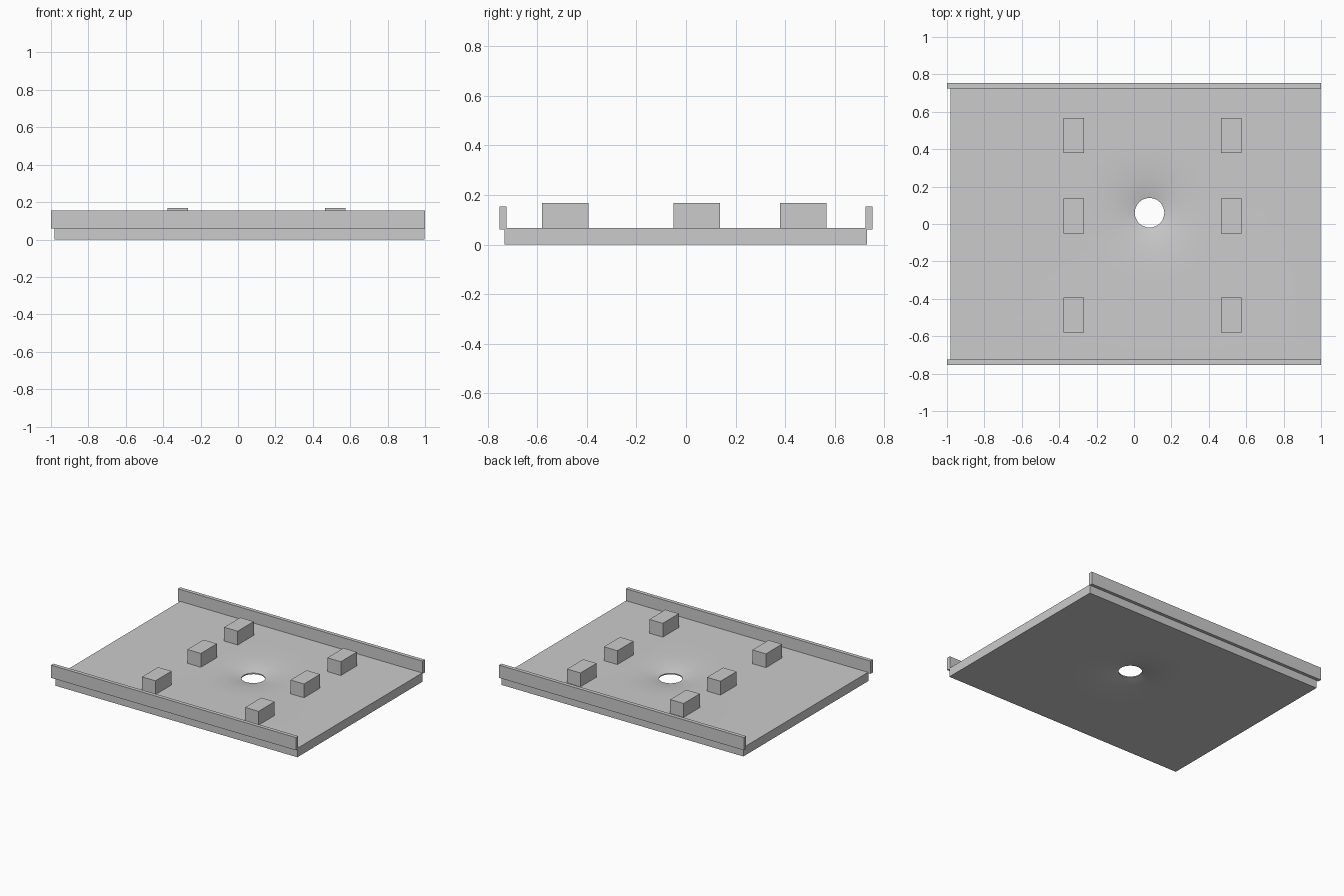
import bpy
import bmesh
import math

old = bpy.data.objects.get("Cube")
if old:
    bpy.data.objects.remove(old, do_unlink=True)

grey = bpy.data.materials.new("plain grey")
grey.use_nodes = True
COLOUR = (0.6, 0.6, 0.6, 1)
grey.diffuse_color = COLOUR
grey.node_tree.nodes["Principled BSDF"].inputs["Base Color"].default_value = COLOUR


def finish(name, bm):
    bmesh.ops.recalc_face_normals(bm, faces=bm.faces)
    mesh = bpy.data.meshes.new(name)
    bm.to_mesh(mesh)
    bm.free()
    mesh.materials.append(grey)
    obj = bpy.data.objects.new(name, mesh)
    bpy.context.collection.objects.link(obj)
    return obj


def box(name, low, high):
    bm = bmesh.new()
    bmesh.ops.create_cube(bm, size=1)
    for v in bm.verts:
        v.co = [(a + b) / 2 + c * (b - a) for a, b, c in zip(low, high, v.co)]
    return finish(name, bm)


# Base plate: a rectangle that thins smoothly towards a round hole
X0, X1, Y0, Y1 = -0.98, 0.998, -0.733, 0.73
THICK = 0.066
CX, CY = 0.083, 0.06
corners = [math.atan2(y - CY, x - CX) for x in (X0, X1) for y in (Y0, Y1)]
angles = sorted([math.tau * i / 48 - math.pi for i in range(48)] + corners)


def edge_point(a):
    c, s = math.cos(a), math.sin(a)
    reach_x = ((X1 if c > 0 else X0) - CX) / c if abs(c) > 1e-6 else 9
    reach_y = ((Y1 if s > 0 else Y0) - CY) / s if abs(s) > 1e-6 else 9
    r = min(reach_x, reach_y)
    return CX + r * c, CY + r * s


def ring(bm, radius, z):
    pts = [(CX + radius * math.cos(a), CY + radius * math.sin(a)) if radius
           else edge_point(a) for a in angles]
    return [bm.verts.new((x, y, z)) for x, y in pts]


# radius (0 means the outer rectangle) and how far the surface sinks there
dish = [(0, 0), (0.38, 0), (0.29, 0.002), (0.2, 0.008), (0.13, 0.017), (0.079, 0.029)]
bm = bmesh.new()
loops = [ring(bm, r, THICK - d) for r, d in dish]
loops += [ring(bm, r, d) for r, d in reversed(dish)]
for a, b in zip(loops, loops[1:] + loops[:1]):
    for i in range(len(a)):
        j = (i + 1) % len(a)
        bm.faces.new((a[i], a[j], b[j], b[i]))
plate = finish("base_plate", bm)
bpy.ops.object.select_all(action='DESELECT')
plate.select_set(True)
bpy.context.view_layer.objects.active = plate
bpy.ops.object.shade_smooth_by_angle(angle=math.radians(30))

# Side rails along the front and back edges
box("front_rail", (-1, -0.753, 0.06), (1, -0.725, 0.154))
box("back_rail", (-1, 0.725, 0.06), (1, 0.753, 0.154))

# Two rows of three blocks
for side, x in (("right", -0.323), ("left", 0.52)):
    for place, y in (("front", -0.487), ("middle", 0.043), ("back", 0.473)):
        box(f"{place}_{side}_block", (x - 0.055, y - 0.094, THICK - 0.01),
            (x + 0.055, y + 0.094, 0.168))
